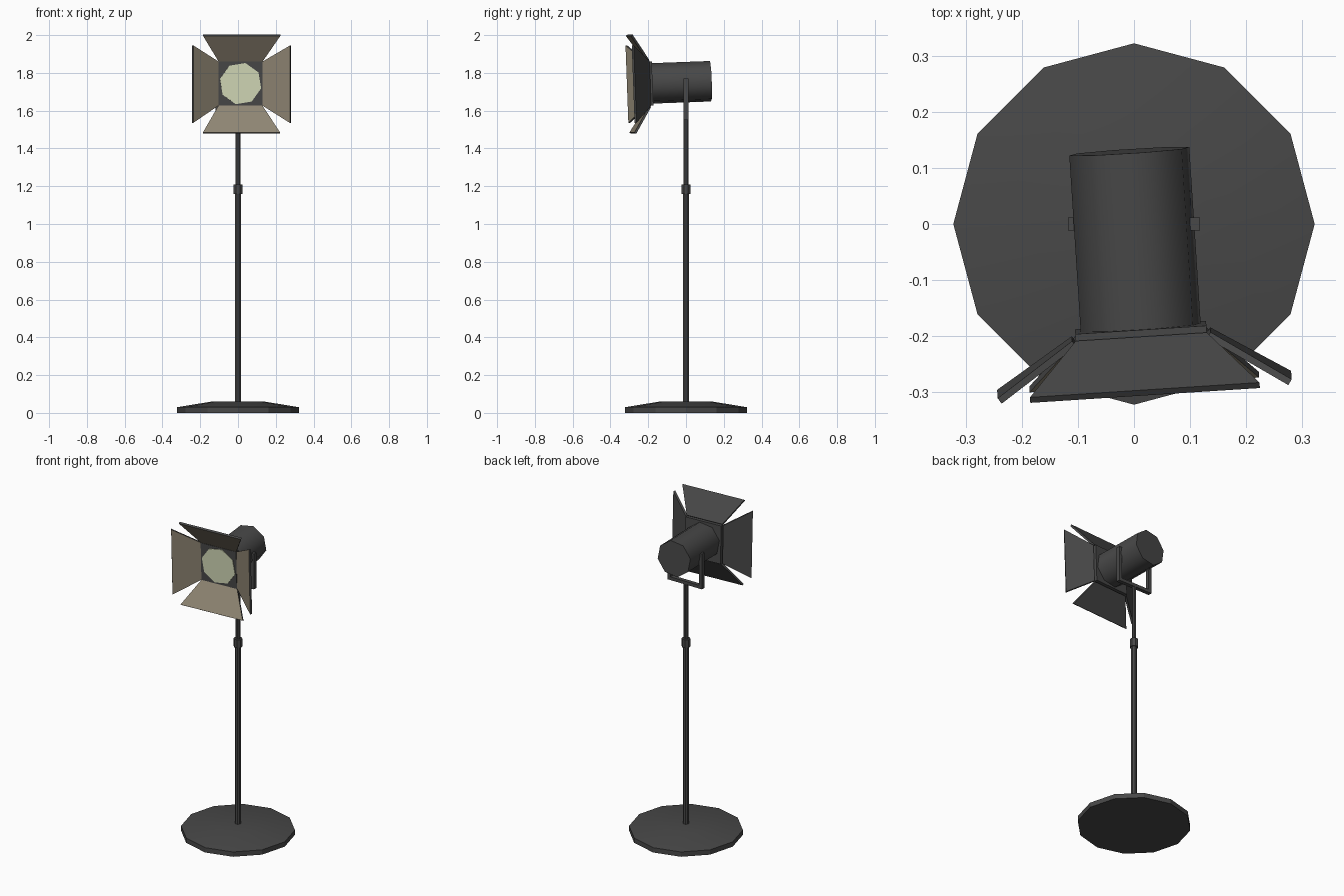
import bpy, bmesh, math
from mathutils import Matrix, Vector

old = bpy.data.objects.get("Cube")
if old:
    bpy.data.objects.remove(old, do_unlink=True)


def material(name, rgb):
    m = bpy.data.materials.new(name)
    m.use_nodes = True
    m.diffuse_color = (*rgb, 1)
    bsdf = next(n for n in m.node_tree.nodes if n.type == 'BSDF_PRINCIPLED')
    bsdf.inputs["Base Color"].default_value = (*rgb, 1)
    return m


DARK = material("dark metal", (0.065, 0.065, 0.065))
TAN = material("tan reflector", (0.28, 0.24, 0.175))
GLASS = material("pale lens", (0.66, 0.70, 0.48))


def finish(name, bm, mats, matrix=Matrix(), smooth=None):
    bmesh.ops.recalc_face_normals(bm, faces=bm.faces)
    mesh = bpy.data.meshes.new(name)
    bm.to_mesh(mesh)
    bm.free()
    ob = bpy.data.objects.new(name, mesh)
    bpy.context.collection.objects.link(ob)
    for m in mats:
        mesh.materials.append(m)
    ob.matrix_world = matrix
    if smooth:
        bpy.ops.object.select_all(action='DESELECT')
        ob.select_set(True)
        bpy.context.view_layer.objects.active = ob
        bpy.ops.object.shade_smooth_by_angle(angle=math.radians(smooth))
    return ob


def lathe(name, profile, sides, mat, matrix=Matrix(), turn=0.0, smooth=None):
    """Closed polygonal solid from (radius, height) rings around local z."""
    bm = bmesh.new()
    rings = []
    for r, z in profile:
        angles = [turn + math.tau * i / sides for i in range(sides)]
        rings.append([bm.verts.new((r * math.cos(a), r * math.sin(a), z)) for a in angles])
    for a, b in zip(rings, rings[1:]):
        for i in range(sides):
            j = (i + 1) % sides
            bm.faces.new((a[i], a[j], b[j], b[i]))
    bm.faces.new(rings[0])
    bm.faces.new(rings[-1])
    return finish(name, bm, [mat], matrix, smooth)


def box(name, centre, size, mat, matrix=Matrix()):
    bm = bmesh.new()
    bmesh.ops.create_cube(bm, size=1, matrix=Matrix.Translation(centre) @ Matrix.Diagonal((*size, 1)))
    return finish(name, bm, [mat], matrix)


# Base and telescopic pole
lathe("base", [(0.322, 0), (0.322, 0.03), (0.14, 0.06)], 12, DARK, smooth=25)
lathe("lower_pole", [(0.017, 0.05), (0.017, 1.18)], 8, DARK, turn=math.pi / 8)
lathe("collar", [(0.025, 1.16), (0.025, 1.21)], 8, DARK, turn=math.pi / 8)
lathe("upper_pole", [(0.013, 1.2), (0.013, 1.56)], 8, DARK, turn=math.pi / 8)

# Yoke
box("yoke_bar", (0, 0, 1.56), (0.235, 0.024, 0.02), DARK)
for side, name in ((1, "left"), (-1, "right")):
    box(name + "_yoke_arm", (side * 0.108, 0, 1.66), (0.02, 0.024, 0.22), DARK)

# Lamp head frame: slightly yawed and tipped down, pointing along local -y
head = (Matrix.Translation((0, 0, 1.751)) @ Matrix.Rotation(math.radians(3.7), 4, 'Z')
        @ Matrix.Rotation(math.radians(2.1), 4, 'X'))
axis = head @ Matrix.Rotation(math.radians(90), 4, 'X')
twist = math.radians(77)

lathe("barrel", [(0.11, -0.13), (0.11, 0.19)], 8, DARK, axis, twist, smooth=50)
box("front_frame", (0, -0.197, 0), (0.234, 0.024, 0.234), DARK, head)
lathe("lens", [(0.112, 0.208), (0.112, 0.213)], 8, GLASS, axis, twist)

# Four flared flaps, tan on the inside
inner = [Vector(p) for p in ((-0.117, -0.207, 0.117), (0.117, -0.207, 0.117),
                             (0.205, -0.297, 0.256), (-0.205, -0.297, 0.256))]
normal = (inner[1] - inner[0]).cross(inner[2] - inner[1]).normalized()
if normal.y < 0:
    normal.negate()
for k, name in enumerate(("top", "left", "bottom", "right")):
    bm = bmesh.new()
    front = [bm.verts.new(p) for p in inner]
    back = [bm.verts.new(p + normal * 0.012) for p in inner]
    bm.faces.new(front).material_index = 1
    bm.faces.new(back)
    for i in range(4):
        j = (i + 1) % 4
        bm.faces.new((front[i], front[j], back[j], back[i]))
    finish(name + "_flap", bm, [DARK, TAN], head @ Matrix.Rotation(k * math.pi / 2, 4, 'Y'))
